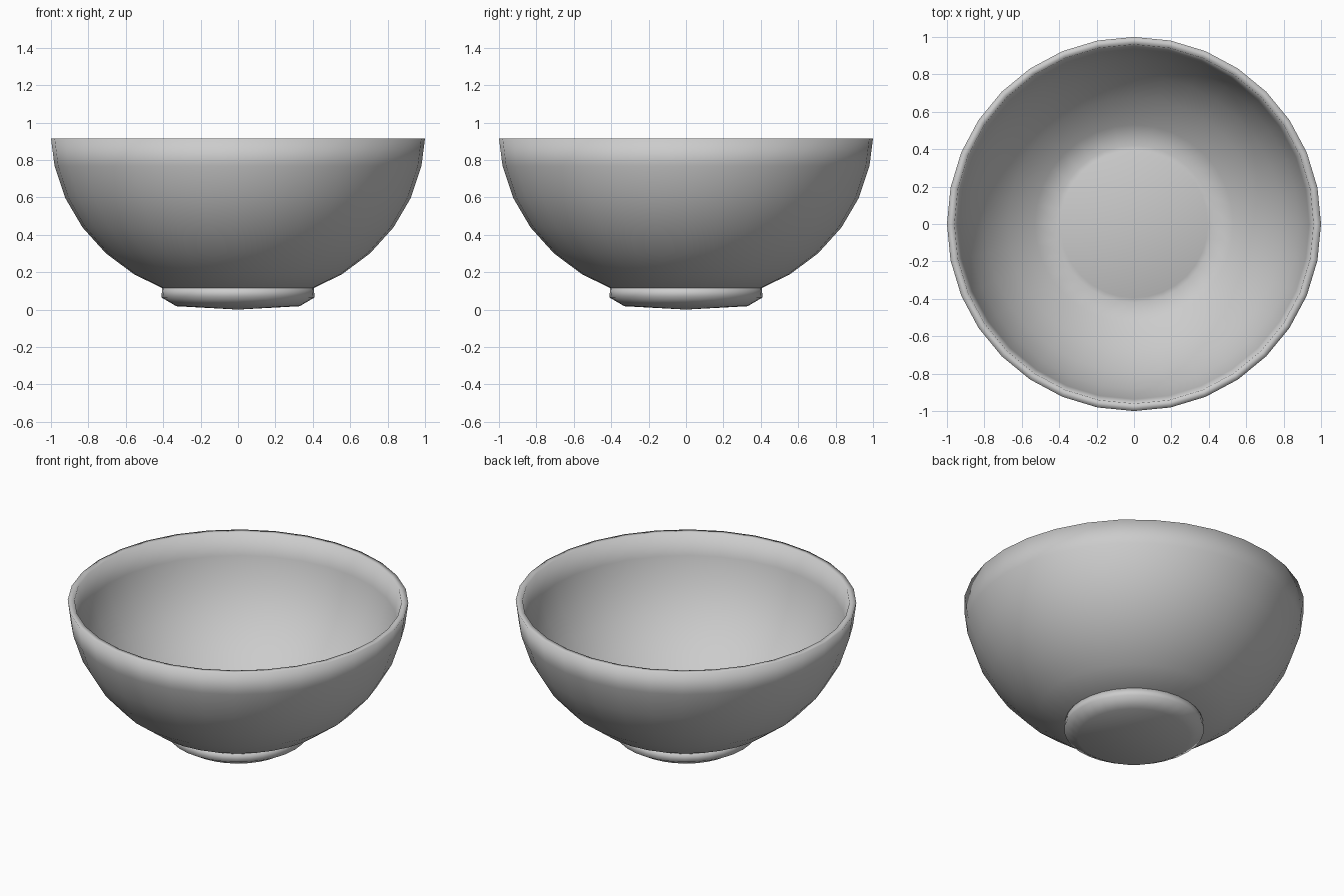
import bpy
import bmesh
import math

if "Cube" in bpy.data.objects:
    bpy.data.objects.remove(bpy.data.objects["Cube"], do_unlink=True)

SIDES = 32
RIM_Z = 0.915
CENTRE_Z = 0.945

clay = bpy.data.materials.new("plain_grey")
clay.use_nodes = True
grey = (0.6, 0.6, 0.6, 1.0)
clay.diffuse_color = grey
clay.node_tree.nodes["Principled BSDF"].inputs["Base Color"].default_value = grey


def lathe(name, profile):
    """Spin a (radius, height) profile, starting and ending on the axis."""
    bm = bmesh.new()
    verts = [bm.verts.new((r, 0, z)) for r, z in profile]
    edges = [bm.edges.new(pair) for pair in zip(verts, verts[1:])]
    bmesh.ops.spin(bm, geom=verts + edges, cent=(0, 0, 0), axis=(0, 0, 1),
                   angle=math.tau, steps=SIDES)
    bmesh.ops.remove_doubles(bm, verts=bm.verts, dist=0.0005)
    bmesh.ops.recalc_face_normals(bm, faces=bm.faces)
    for face in bm.faces:
        face.smooth = True
    mesh = bpy.data.meshes.new(name)
    bm.to_mesh(mesh)
    bm.free()
    mesh.materials.append(clay)
    obj = bpy.data.objects.new(name, mesh)
    bpy.context.collection.objects.link(obj)
    return obj


def arc(radius, depth, rows):
    """Rows of a slightly flattened half sphere, from the bottom upward."""
    step = math.tau / SIDES
    return [(radius * math.sin(i * step), CENTRE_Z - depth * math.cos(i * step))
            for i in rows]


# Bowl: outer wall up to the rim, then the inner wall down to the raised floor
outer = [(0, 0.1)] + arc(1.0, 0.91, range(2, 8)) + [(1.0, RIM_Z)]
inner = arc(0.955, 0.865, range(7, 2, -1))
floor = [(0.42, 0.168), (0.395, 0.18), (0, 0.18)]
lathe("bowl", outer + [(0.96, RIM_Z)] + inner + floor)

# Foot: short ring with a chamfered, faintly domed base
lathe("foot", [(0, 0), (0.33, 0.018), (0.41, 0.065), (0.405, 0.118), (0, 0.125)])
